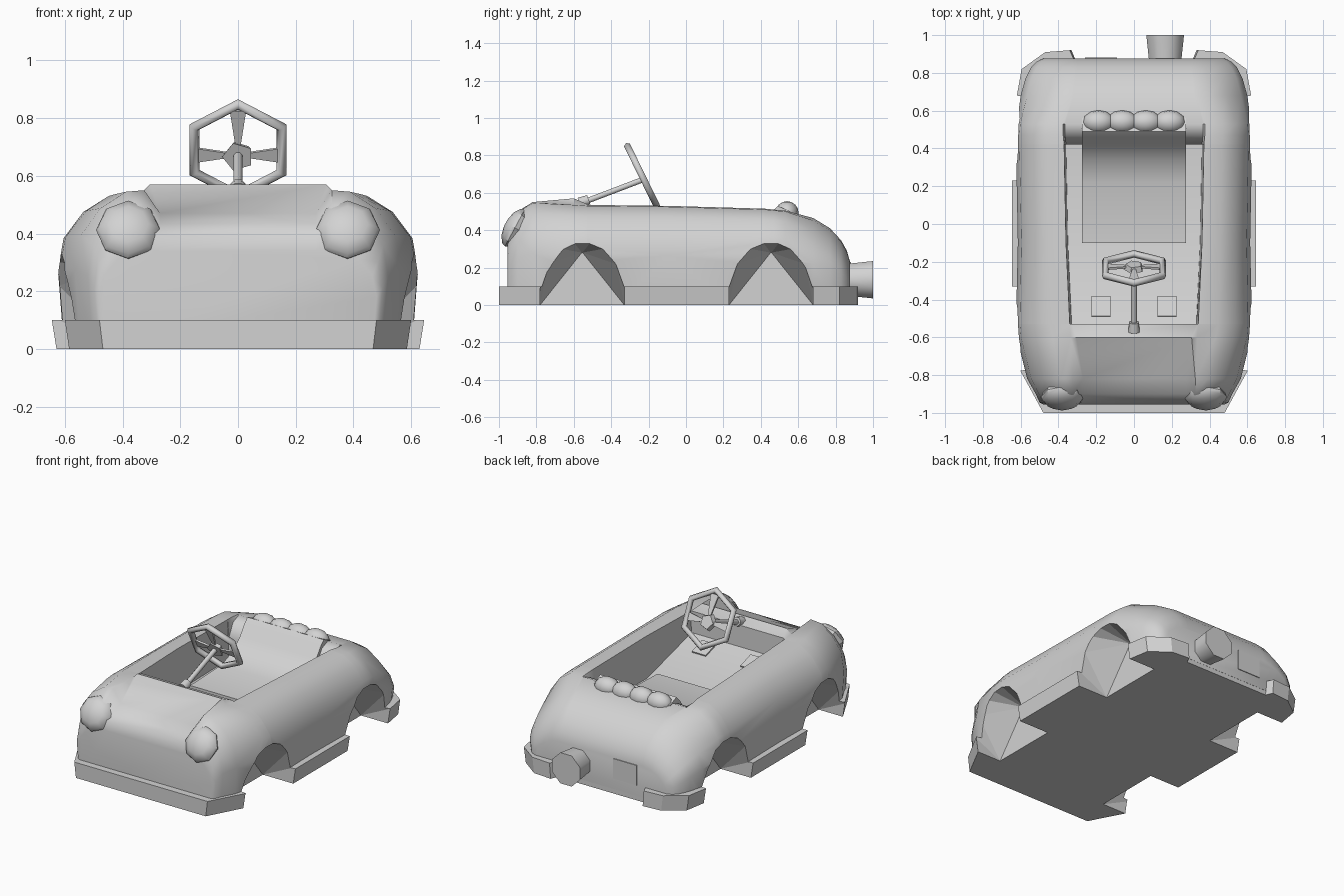
import bpy, bmesh, math
from mathutils import Vector

cube = bpy.data.objects.get("Cube")
if cube:
    bpy.data.objects.remove(cube)

grey = bpy.data.materials.new("plain_grey")
grey.use_nodes = True
grey.diffuse_color = (0.65, 0.65, 0.65, 1)
grey.node_tree.nodes["Principled BSDF"].inputs["Base Color"].default_value = (0.65, 0.65, 0.65, 1)


def finish(bm, name, smooth=None):
    """Turn a bmesh into a grey object, optionally smoothed below an angle."""
    bmesh.ops.recalc_face_normals(bm, faces=bm.faces)
    mesh = bpy.data.meshes.new(name)
    bm.to_mesh(mesh)
    bm.free()
    ob = bpy.data.objects.new(name, mesh)
    bpy.context.collection.objects.link(ob)
    mesh.materials.append(grey)
    if smooth:
        smooth_by_angle(ob, smooth)
    return ob


def smooth_by_angle(ob, angle):
    bpy.ops.object.select_all(action='DESELECT')
    ob.select_set(True)
    bpy.context.view_layer.objects.active = ob
    bpy.ops.object.shade_smooth_by_angle(angle=math.radians(angle))


def loft(name, rings, smooth=None):
    """Skin closed rings of equal length and cap both ends."""
    bm = bmesh.new()
    loops = [[bm.verts.new(p) for p in ring] for ring in rings]
    n = len(loops[0])
    for a, b in zip(loops, loops[1:]):
        for i in range(n):
            j = (i + 1) % n
            bm.faces.new((a[i], a[j], b[j], b[i]))
    bm.faces.new(loops[0])
    bm.faces.new(loops[-1])
    bmesh.ops.remove_doubles(bm, verts=bm.verts, dist=0.0005)
    return finish(bm, name, smooth)


def mirrored(half):
    return half + [(-x, z) for x, z in reversed(half)]


def disc_ring(centre, axis, radius, sides, turn=0.0):
    """Ring of points around an axis lying in the y-z plane."""
    axis = Vector(axis).normalized()
    side = Vector((1, 0, 0))
    up = axis.cross(side)
    c = Vector(centre)
    return [c + radius * (math.cos(a) * side + math.sin(a) * up)
            for a in (turn + math.tau * i / sides for i in range(sides))]


def tube(name, a, b, ra, rb, sides=8, smooth=None):
    d = Vector(b) - Vector(a)
    turn = math.pi / sides
    return loft(name, [disc_ring(a, d, ra, sides, turn), disc_ring(b, d, rb, sides, turn)], smooth)


def box(name, centre, size, tilt=0.0):
    hx, hy, hz = (s / 2 for s in size)
    ring = [(-hx, -hz), (hx, -hz), (hx, hz), (-hx, hz)]
    ob = loft(name, [[(x, y, z) for x, z in ring] for y in (-hy, hy)])
    ob.location = centre
    ob.rotation_euler.x = tilt
    return ob


def cut(ob, cutters):
    for c in cutters:
        m = ob.modifiers.new("wheel_well", 'BOOLEAN')
        m.object = c
        m.operation = 'DIFFERENCE'
        m.solver = 'EXACT'


# Body: y, centre height, inner half width, shoulder height, outer half width
stations = [
    (-0.955, 0.34, 0.27, 0.35, 0.48), (-0.945, 0.395, 0.27, 0.42, 0.50),
    (-0.90, 0.435, 0.27, 0.50, 0.52),
    (-0.82, 0.47, 0.27, 0.55, 0.565), (-0.60, 0.57, 0.305, 0.54, 0.62),
    (-0.53, 0.54, 0.33, 0.535, 0.625), (-0.529, 0.40, 0.33, 0.535, 0.625),
    (-0.10, 0.26, 0.35, 0.53, 0.615), (0.42, 0.26, 0.36, 0.515, 0.625),
    (0.421, 0.40, 0.36, 0.515, 0.625), (0.47, 0.48, 0.365, 0.51, 0.625),
    (0.53, 0.505, 0.365, 0.505, 0.62), (0.68, 0.465, 0.32, 0.465, 0.60),
    (0.77, 0.41, 0.31, 0.41, 0.575), (0.83, 0.345, 0.30, 0.345, 0.545),
    (0.86, 0.29, 0.30, 0.29, 0.515), (0.876, 0.235, 0.30, 0.235, 0.48),
]
shoulder = [(0.4, 0.99), (0.7, 0.88), (0.93, 0.70), (1, 0.47), (0.94, 0)]
rear_shoulder = [(0.3, 0.97), (0.6, 0.83), (0.88, 0.65), (1, 0.44), (0.92, 0)]
base = 0.03
rings = []
for y, zc, xi, zt, w in stations:
    lip = 0.055 if y < -0.7 else 0.03 if y < -0.55 else 0.01
    half = [(xi, zc), (xi + lip, zt)]
    half += [(xi + f * (w - xi), base + g * (zt - base))
             for f, g in (rear_shoulder if y > 0.6 else shoulder)]
    rings.append([(x, y, z) for x, z in mirrored(half)])
body = loft("body", rings)

# Bumpers, sills and floor in one low plinth
outline = mirrored([(0.48, -1), (0.6, -0.78), (0.61, -0.34), (0.645, -0.33), (0.645, 0.24),
                    (0.61, 0.25), (0.62, 0.68), (0.595, 0.82), (0.47, 0.91), (0.34, 0.92),
                    (0.32, 0.875)])
plinth = loft("bumper_and_sill", [[(x * s, y, z) for x, y in outline]
                                  for z, s in ((0, 0.975), (0.1, 1))])

# Wheel wells: arch outside, narrowing to an upright triangle inside
arch = [(0.225, -0.05), (0.225, 0.1), (0.18, 0.22), (0.11, 0.3), (0.04, 0.33)]
inner = [(0.225, -0.05), (0.225, 0.0), (0.002, 0.28)]
wells = []
for side in (1, -1):
    for yc in (-0.555, 0.455):
        bm = bmesh.new()
        for x, shape in ((0.41, inner), (0.62, arch), (0.8, arch)):
            for dy, z in mirrored(shape):
                bm.verts.new((side * x, yc + dy, z))
        bmesh.ops.convex_hull(bm, input=bm.verts)
        well = finish(bm, "wheel_well_cutter")
        well.hide_render = True
        well.hide_set(True)
        wells.append(well)
cut(body, wells)
cut(plinth, wells)
smooth_by_angle(body, 45)

# Seat with a rolled backrest
seat_line = [(-0.1, 0.31), (0.22, 0.32), (0.34, 0.365), (0.41, 0.43), (0.46, 0.5), (0.49, 0.53)]
section = seat_line + [(0.56, 0.50), (0.5, 0.25), (-0.1, 0.25)]
loft("seat", [[(x, y, z) for y, z in section] for x in (-0.275, 0.275)], 35)
for i in range(4):
    bm = bmesh.new()
    bmesh.ops.create_uvsphere(bm, u_segments=12, v_segments=8, radius=1)
    bmesh.ops.scale(bm, vec=(0.085, 0.062, 0.062), verts=bm.verts)
    bmesh.ops.translate(bm, vec=((i - 1.5) * 0.125, 0.54, 0.493), verts=bm.verts)
    finish(bm, "seat_roll", 60)

# Headlights: eight-sided domes leaning back
for side in (1, -1):
    axis = Vector((0, -0.88, 0.47))
    steps = [(-0.06, 0.085), (0.0, 0.112), (0.02, 0.105), (0.045, 0.07), (0.056, 0.02)]
    centre = Vector((side * 0.38, -0.915, 0.412))
    loft("headlight", [disc_ring(centre + axis * d, axis, r, 8) for d, r in steps], 40)

# Steering wheel: hexagonal rim, hub, three wedge spokes
hub = Vector((0, -0.235, 0.69))
up = Vector((0, -0.44, 0.9)).normalized()
axis = Vector((0, 0.9, 0.44)).normalized()
right = Vector((1, 0, 0))
bm = bmesh.new()
rim = []
for i in range(6):
    a = math.radians(90 + 60 * i)
    out = math.cos(a) * right + math.sin(a) * up
    rim.append([bm.verts.new(hub + out * (0.175 + 0.02 * math.cos(b)) + axis * 0.02 * math.sin(b))
                for b in (math.tau * k / 6 for k in range(6))])
for i in range(6):
    p, q = rim[i], rim[(i + 1) % 6]
    for k in range(6):
        m = (k + 1) % 6
        bm.faces.new((p[k], p[m], q[m], q[k]))
finish(bm, "steering_wheel_rim", 65)
low = hub - up * 0.02
tube("steering_wheel_hub", low - axis * 0.015, low + axis * 0.015, 0.055, 0.045, 5)
for deg in (90, 0, 180):
    a = math.radians(deg)
    out = math.cos(a) * right + math.sin(a) * up
    across = axis.cross(out)
    reach = 0.17 if deg == 90 else 0.15
    loft("steering_wheel_spoke", [[low + out * d + across * s * w + axis * t * 0.006
                                   for s, t in ((-1, -1), (1, -1), (1, 1), (-1, 1))]
                                  for d, w in ((0.03, 0.008), (reach, 0.028))])

# Steering column and its foot
tube("steering_column", (0, -0.56, 0.545), low, 0.016, 0.016, 8, 50)
tube("column_foot", (0, -0.57, 0.545), (0, -0.52, 0.563), 0.032, 0.028, 8, 50)

# Pedals on the sloping floor
for side in (1, -1):
    box("pedal", (side * 0.175, -0.435, 0.375), (0.1, 0.11, 0.009), -0.315)

# Exhaust and rear plate
tube("exhaust", (0.165, 0.8, 0.135), (0.165, 1.0, 0.135), 0.085, 0.108, 8, 50)
box("rear_plate", (-0.175, 0.877, 0.165), (0.17, 0.008, 0.13))
